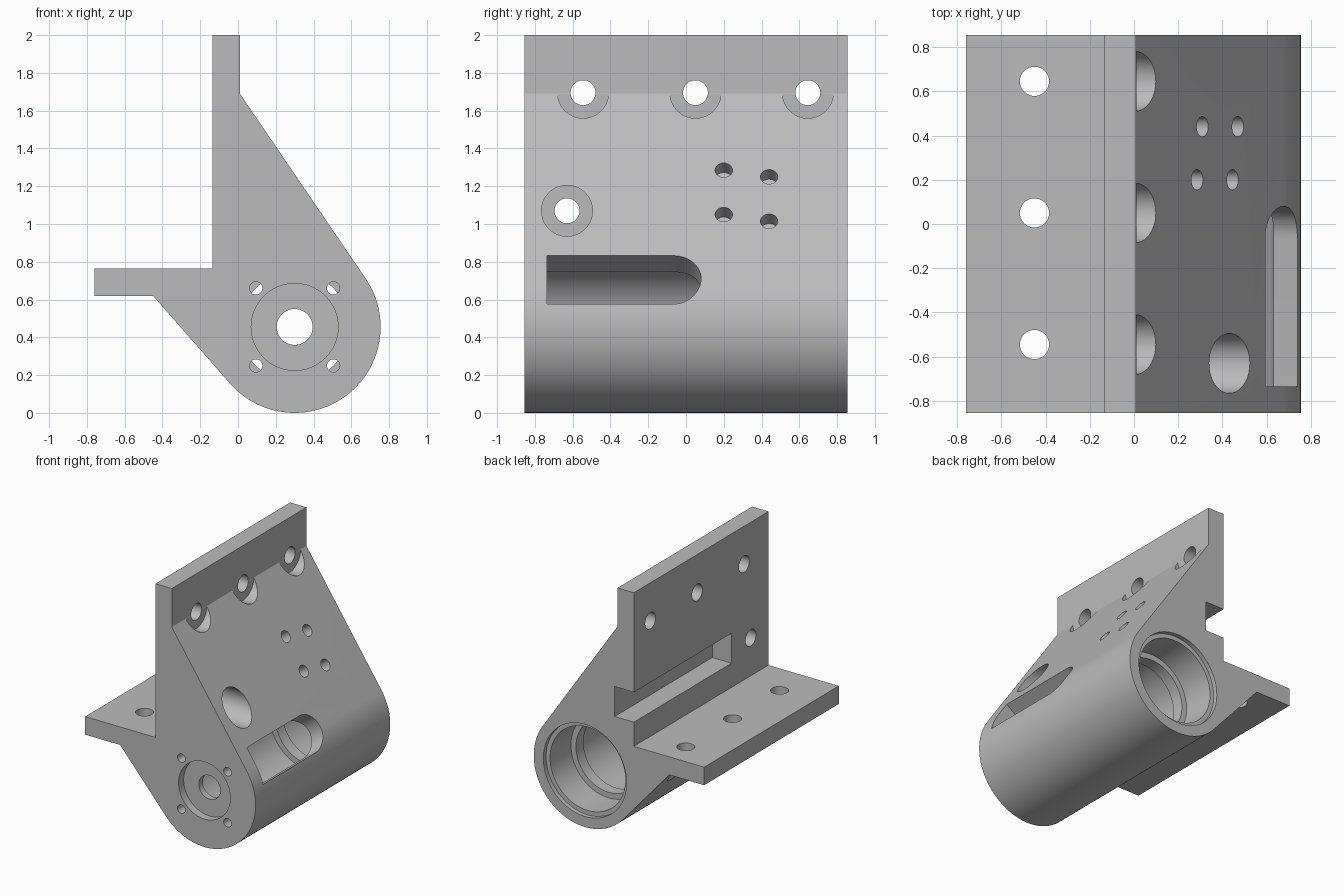
import bpy, bmesh, math
from mathutils import Vector

cube = bpy.data.objects.get("Cube")
if cube:
    bpy.data.objects.remove(cube, do_unlink=True)

grey = bpy.data.materials.new("cast grey")
grey.use_nodes = True
COLOUR = (0.5, 0.5, 0.5, 1)
grey.diffuse_color = COLOUR
grey.node_tree.nodes["Principled BSDF"].inputs["Base Color"].default_value = COLOUR

HALF = 0.855                       # half length of the bracket
CX, CZ, R = 0.30, 0.455, 0.455     # barrel axis and radius
BORE = 0.335
BOLT, SEAT = 0.066, 0.135          # bolt hole and counterbore radii
BOLT_ROW = (-0.545, 0.05, 0.645)


def finish(bm, name):
    bmesh.ops.recalc_face_normals(bm, faces=bm.faces)
    mesh = bpy.data.meshes.new(name)
    bm.to_mesh(mesh)
    bm.free()
    mesh.materials.append(grey)
    obj = bpy.data.objects.new(name, mesh)
    bpy.context.scene.collection.objects.link(obj)
    return obj


def prism(name, points, sweep):
    bm = bmesh.new()
    face = bm.faces.new([bm.verts.new(p) for p in points])
    new = bmesh.ops.extrude_face_region(bm, geom=[face])["geom"]
    bmesh.ops.translate(bm, vec=sweep, verts=[g for g in new if isinstance(g, bmesh.types.BMVert)])
    return finish(bm, name)


def rod(name, start, end, radius, sides=40):
    start, end = Vector(start), Vector(end)
    axis = end - start
    bm = bmesh.new()
    bmesh.ops.create_cone(bm, cap_ends=True, segments=sides, radius1=radius,
                          radius2=radius, depth=axis.length)
    obj = finish(bm, name)
    turn = axis.to_track_quat('Z', 'Y').to_matrix().to_4x4()
    turn.translation = (start + end) / 2
    obj.data.transform(turn)
    return obj


def lathe_y(name, profile, sides=80):
    bm = bmesh.new()
    verts = [bm.verts.new((CX + r, y, CZ)) for r, y in profile]
    edges = [bm.edges.new(pair) for pair in zip(verts, verts[1:])]
    bmesh.ops.spin(bm, geom=verts + edges, cent=(CX, 0, CZ), axis=(0, 1, 0),
                   angle=math.tau, steps=sides)
    bmesh.ops.remove_doubles(bm, verts=bm.verts, dist=0.0001)
    return finish(bm, name)


def tangent_angle(x, z, side):
    dx, dz = x - CX, z - CZ
    return math.atan2(dz, dx) + side * math.acos(R / math.hypot(dx, dz))


# Bracket body: two flanges joined to a round barrel by tangent slopes
upper, lower = (0.01, 1.69), (-0.45, 0.62)
a0 = tangent_angle(*upper, -1)
a1 = tangent_angle(*lower, 1) - math.tau
STEPS = 56
arc = [(CX + R * math.cos(a), CZ + R * math.sin(a))
       for a in (a0 + (a1 - a0) * i / STEPS for i in range(STEPS + 1))]
outline = [(-0.135, 0.765), (-0.135, 2), (0.01, 2), upper] + arc + \
          [lower, (-0.76, 0.62), (-0.76, 0.765)]
body = prism("bracket_body", [(x, -HALF, z) for x, z in outline], (0, 2 * HALF, 0))

cutters = []

# Stepped bore with front pilot recess, inner shoulder and rear mouth
cutters.append(lathe_y("bore_cutter", [
    (0, -0.9), (0.23, -0.9), (0.23, -0.79), (0.095, -0.79), (0.095, -0.74),
    (BORE, -0.74), (BORE, 0.46), (0.29, 0.46), (0.29, 0.555), (BORE, 0.555),
    (BORE, 0.82), (0.37, 0.82), (0.37, 0.9), (0, 0.9)]))

# Four screw holes through the front wall
for sx in (-1, 1):
    for sz in (-1, 1):
        x, z = CX + sx * 0.205, CZ + sz * 0.205
        cutters.append(rod("front_screw_cutter", (x, -0.9, z), (x, -0.7, z), 0.034, 24))

# Counterbored bolt holes in the upright flange
for y, z in [(y, 1.695) for y in BOLT_ROW] + [(-0.63, 1.07)]:
    cutters.append(rod("upright_seat_cutter", (0.011, y, z), (0.7, y, z), SEAT))
    cutters.append(rod("upright_bolt_cutter", (-0.3, y, z), (0.2, y, z), BOLT))

# Counterbored bolt holes in the level flange
for y in BOLT_ROW:
    cutters.append(rod("level_seat_cutter", (-0.45, y, 0.619), (-0.45, y, 0.2), SEAT))
    cutters.append(rod("level_bolt_cutter", (-0.45, y, 0.5), (-0.45, y, 0.9), BOLT))

# Blind tapped holes square to the slope
normal = Vector((math.cos(a0), 0, math.sin(a0)))
along = Vector((-math.sin(a0), 0, math.cos(a0)))
for y, z in [(0.2, 1.285), (0.44, 1.25), (0.2, 1.05), (0.44, 1.015)]:
    x = upper[0] + (upper[1] - z) * math.tan(a0)
    spot = Vector((x, y, z))
    x = upper[0] + (upper[1] - z) * normal.z / normal.x
    spot.x = x
    cutters.append(rod("slope_hole_cutter", spot - normal * 0.09, spot + normal * 0.1, 0.046, 28))

# Round-ended slot opening the barrel along the slope tangent
w, y_round = 0.147, -0.067
slot = [(w, -0.735)]
slot += [(w * math.cos(t), y_round + w * math.sin(t))
         for t in (math.pi * i / 24 for i in range(25))]
slot.append((-w, -0.735))
base = Vector((CX, 0, CZ)) + normal * 0.2
cutters.append(prism("slot_cutter", [base + along * s + Vector((0, y, 0)) for s, y in slot],
                     normal * 0.4))

# Rectangular channel behind the upright flange, open at the rear
cutters.append(prism("channel_cutter", [(-0.3, -0.385, 0.96), (0.035, -0.385, 0.96),
                                        (0.035, -0.385, 1.2), (-0.3, -0.385, 1.2)],
                     (0, 1.4, 0)))

# Cut everything, then drop the cutters
for cutter in cutters:
    cutter.hide_render = True
    mod = body.modifiers.new(cutter.name, 'BOOLEAN')
    mod.operation, mod.solver, mod.object = 'DIFFERENCE', 'EXACT', cutter
graph = bpy.context.evaluated_depsgraph_get()
result = bpy.data.meshes.new_from_object(body.evaluated_get(graph))
body.modifiers.clear()
body.data = result
for cutter in cutters:
    bpy.data.objects.remove(cutter, do_unlink=True)

for obj in bpy.context.selected_objects:
    obj.select_set(False)
body.select_set(True)
bpy.context.view_layer.objects.active = body
bpy.ops.object.shade_smooth_by_angle(angle=math.radians(25))
